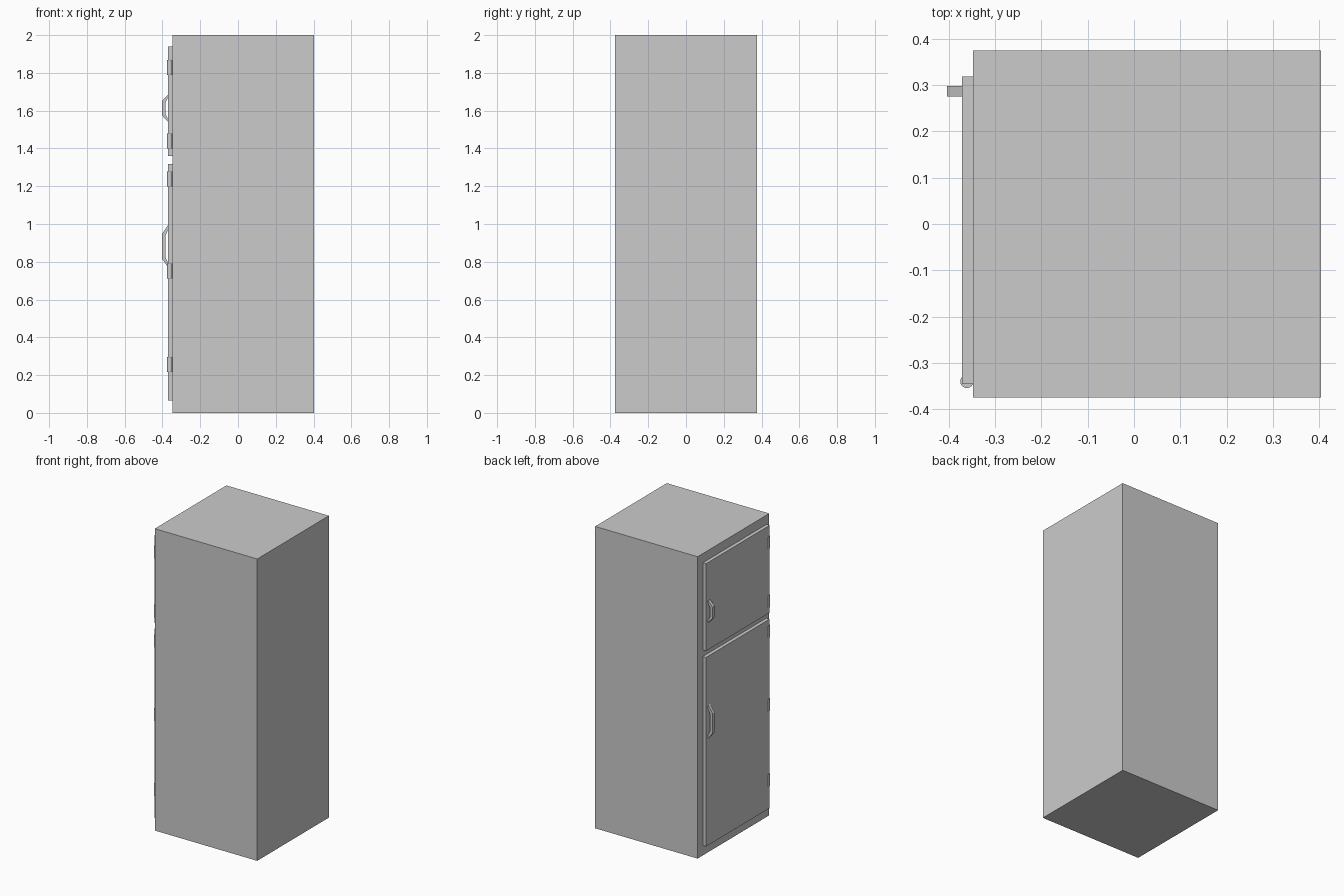
import bpy, bmesh

if "Cube" in bpy.data.objects:
    bpy.data.objects.remove(bpy.data.objects["Cube"])


def box(name, x, y, z):
    """Box from (min, max) ranges."""
    bpy.ops.mesh.primitive_cube_add(
        size=1, location=[(a + b) / 2 for a, b in (x, y, z)])
    o = bpy.context.object
    o.name = name
    o.scale = [b - a for a, b in (x, y, z)]
    bpy.ops.object.transform_apply(location=False, rotation=False, scale=True)
    return o


def hinge(name, z0, z1):
    bpy.ops.mesh.primitive_cylinder_add(
        vertices=24, radius=0.0143, depth=z1 - z0,
        location=(-0.361, -0.34, (z0 + z1) / 2))
    o = bpy.context.object
    o.name = name
    bpy.ops.object.shade_smooth_by_angle()


def handle(name, zc, half, flat, inner_half, inner_flat):
    """Angular pull: (x, z) profile extruded along y."""
    root, out, inn = -0.369, -0.4035, -0.384
    profile = [(root, half), (out, flat), (out, -flat), (root, -half),
               (root, -inner_half), (inn, -inner_flat),
               (inn, inner_flat), (root, inner_half)]
    bm = bmesh.new()
    near = [bm.verts.new((x, 0.275, zc + z)) for x, z in profile]
    far = [bm.verts.new((x, 0.298, zc + z)) for x, z in profile]
    n = len(profile)
    for i in range(n):
        j = (i + 1) % n
        bm.faces.new((near[i], near[j], far[j], far[i]))
    # side faces split into three convex quads
    for ring in (near, far):
        for a, b, c, d in ((0, 1, 6, 7), (1, 2, 5, 6), (2, 3, 4, 5)):
            bm.faces.new((ring[a], ring[b], ring[c], ring[d]))
    bmesh.ops.recalc_face_normals(bm, faces=bm.faces)
    me = bpy.data.meshes.new(name)
    bm.to_mesh(me)
    bm.free()
    bpy.context.collection.objects.link(bpy.data.objects.new(name, me))


# Cabinet
box("cabinet", (-0.3475, 0.4035), (-0.375, 0.375), (0, 2))

# Doors on the -x side
door_x, door_y = (-0.371, -0.3475), (-0.346, 0.319)
box("freezer_door", door_x, door_y, (1.36, 1.939))
box("fridge_door", door_x, door_y, (0.065, 1.318))

# Hinge barrels
for i, (z0, z1) in enumerate([(1.788, 1.867), (1.399, 1.478), (1.199, 1.278),
                              (0.712, 0.791), (0.216, 0.295)]):
    hinge(f"hinge_{i + 1}", z0, z1)

# Handles
handle("freezer_handle", 1.613, 0.074, 0.037, 0.058, 0.031)
handle("fridge_handle", 0.882, 0.114, 0.064, 0.090, 0.057)
